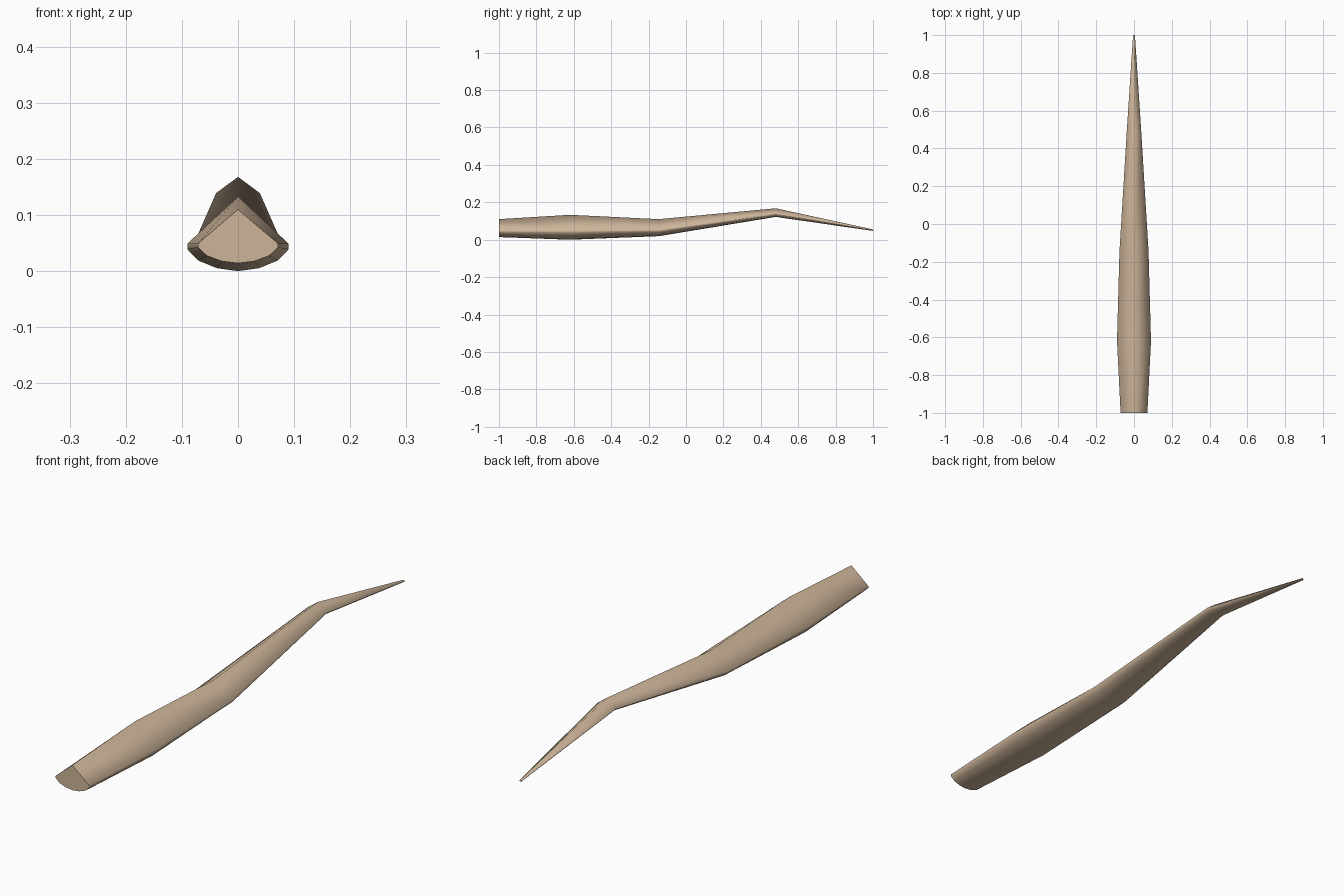
import bpy
import bmesh

cube = bpy.data.objects.get("Cube")
if cube:
    bpy.data.objects.remove(cube, do_unlink=True)

# Single tan colour
tan = bpy.data.materials.new("tan")
tan.use_nodes = True
colour = (0.61, 0.46, 0.32, 1)
tan.diffuse_color = colour
tan.node_tree.nodes["Principled BSDF"].inputs["Base Color"].default_value = colour

# Half section: pointed ridge, short upright flank, rounded belly (fractions of width and height)
half = [(0, 1), (1, 0.37), (1, 0.29), (0.78, 0.14), (0.42, 0.04), (0, 0)]
section = half + [(-x, z) for x, z in reversed(half[1:-1])]

# Stations along the tail: y, half width, bottom, top
stations = [
    (-1.00, 0.071, 0.014, 0.110),
    (-0.62, 0.090, 0.000, 0.133),
    (-0.145, 0.077, 0.019, 0.110),
    (0.48, 0.039, 0.122, 0.168),
    (1.00, 0.005, 0.047, 0.055),
]

# Loft the section through the stations
bm = bmesh.new()
rings = [[bm.verts.new((x * w, y, low + z * (top - low))) for x, z in section]
         for y, w, low, top in stations]
n = len(section)
for a, b in zip(rings, rings[1:]):
    for i in range(n):
        j = (i + 1) % n
        bm.faces.new((a[i], a[j], b[j], b[i])).smooth = True

# Flat end caps with sharp rims
for ring in (rings[0], rings[-1]):
    cap = bm.faces.new(ring)
    for edge in cap.edges:
        edge.smooth = False
bmesh.ops.recalc_face_normals(bm, faces=bm.faces)

mesh = bpy.data.meshes.new("tail")
bm.to_mesh(mesh)
bm.free()
mesh.materials.append(tan)
tail = bpy.data.objects.new("tail", mesh)
bpy.context.collection.objects.link(tail)
